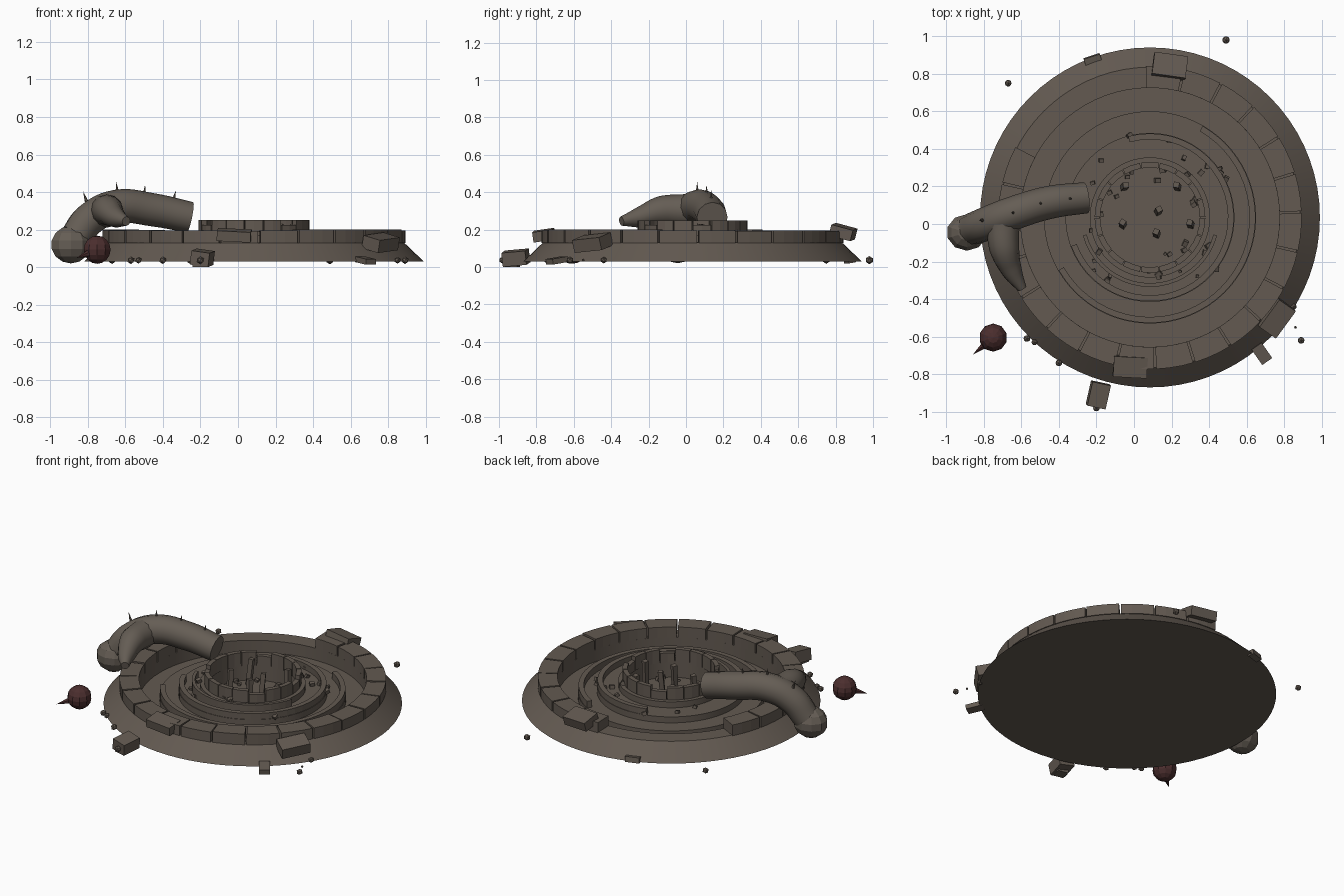
import bpy, bmesh, math, random
from mathutils import Vector, Matrix

random.seed(4)
if "Cube" in bpy.data.objects:
    bpy.data.objects.remove(bpy.data.objects["Cube"])
CENTER = Vector((0.085, 0.035, 0))


def material(name, rgb):
    m = bpy.data.materials.new(name)
    m.use_nodes = True
    m.diffuse_color = (*rgb, 1)
    m.node_tree.nodes["Principled BSDF"].inputs["Base Color"].default_value = (*rgb, 1)
    return m


STONE = material("weathered stone", (0.125, 0.102, 0.083))
HIDE = material("grey brown hide", (0.13, 0.11, 0.09))
RED = material("dark red", (0.07, 0.027, 0.027))


def finish(bm, name, mat, smooth=False, fix=True):
    if fix:
        bmesh.ops.recalc_face_normals(bm, faces=bm.faces[:])
    mesh = bpy.data.meshes.new(name)
    bm.to_mesh(mesh)
    bm.free()
    ob = bpy.data.objects.new(name, mesh)
    mesh.materials.append(mat)
    bpy.context.collection.objects.link(ob)
    if smooth:
        bpy.ops.object.select_all(action="DESELECT")
        ob.select_set(True)
        bpy.context.view_layer.objects.active = ob
        bpy.ops.object.shade_smooth_by_angle(angle=math.radians(35))
    return ob


def sector(bm, profile, start, end, steps, closed=True):
    """Sweep an (r, z) profile around the centre between two angles."""
    full = end - start >= 360
    rows = []
    for i in range(steps if full else steps + 1):
        a = math.radians(start + (end - start) * i / steps)
        rows.append([bm.verts.new(CENTER + Vector((r * math.cos(a), r * math.sin(a), z)))
                     for r, z in profile])
    count = len(profile)
    for i in range(steps):
        p, q = rows[i], rows[(i + 1) % len(rows)]
        for j in range(count if closed else count - 1):
            k = (j + 1) % count
            bm.faces.new((p[j], q[j], q[k], p[k]))
    if closed and not full:
        bm.faces.new(rows[0])
        bm.faces.new(rows[-1][::-1])


def ring_section(r0, r1, z0, z1):
    return [(r0, z0), (r1, z0), (r1, z1), (r0, z1)]


def box(bm, loc, size, yaw=0, pitch=0, roll=0):
    m = (Matrix.Translation(loc) @ Matrix.Rotation(math.radians(yaw), 4, "Z")
         @ Matrix.Rotation(math.radians(pitch), 4, "Y")
         @ Matrix.Rotation(math.radians(roll), 4, "X") @ Matrix.Diagonal((*size, 1)))
    bmesh.ops.create_cube(bm, size=1, matrix=m)


def spike(bm, base, tip, radius, sides=6):
    base, tip = Vector(base), Vector(tip)
    d = tip - base
    m = Matrix.Translation((base + tip) / 2) @ d.to_track_quat("Z", "Y").to_matrix().to_4x4()
    bmesh.ops.create_cone(bm, cap_ends=True, segments=sides, radius1=radius,
                          radius2=0, depth=d.length, matrix=m)


def tube(name, points):
    """Tapered round limb through (x, y, z, radius) points."""
    curve = bpy.data.curves.new(name, "CURVE")
    curve.dimensions = "3D"
    curve.bevel_depth = 1
    curve.bevel_resolution = 4
    curve.use_fill_caps = True
    s = curve.splines.new("BEZIER")
    s.bezier_points.add(len(points) - 1)
    s.resolution_u = 6
    for bp, (x, y, z, r) in zip(s.bezier_points, points):
        bp.co = (x, y, z)
        bp.radius = r
        bp.handle_left_type = bp.handle_right_type = "AUTO"
    helper = bpy.data.objects.new(name + "_path", curve)
    bpy.context.collection.objects.link(helper)
    bpy.context.view_layer.update()
    mesh = bpy.data.meshes.new_from_object(
        helper.evaluated_get(bpy.context.evaluated_depsgraph_get()))
    bm = bmesh.new()
    bm.from_mesh(mesh)
    bpy.data.objects.remove(helper)
    bpy.data.meshes.remove(mesh)
    for f in bm.faces:
        f.material_index = 0
    bmesh.ops.remove_doubles(bm, verts=bm.verts[:], dist=0.0005)
    return finish(bm, name, HIDE, True)


# Sloping base with stepped basin and central well
bm = bmesh.new()
sector(bm, [(0.001, 0.03), (0.905, 0.03), (0.80, 0.13), (0.69, 0.13), (0.69, 0.05),
            (0.565, 0.05), (0.565, 0.09), (0.45, 0.09), (0.45, 0.13), (0.32, 0.13),
            (0.32, 0.17), (0.27, 0.17), (0.27, 0.06), (0.001, 0.06)], 0, 360, 72)
finish(bm, "stepped_base", STONE, True)

# Thin open rings under the base
bm = bmesh.new()
for r in (0.28, 0.42, 0.54):
    sector(bm, [(r, 0.028), (r + 0.035, 0.028)], 0, 360, 72, closed=False)
for f in bm.faces:
    f.normal_update()
    if f.normal.z < 0:
        f.normal_flip()
finish(bm, "underside_rings", STONE, fix=False)

# Curb of separate stones, with a collapsed stretch at the back
bm = bmesh.new()
for i in range(24):
    a = i * 15 + 2
    if not 86 < a < 140:
        top = 0.197 + random.uniform(-0.004, 0.004)
        sector(bm, ring_section(0.69, 0.808, 0.128, top), a + 0.4, a + 14.6, 3)
finish(bm, "curb_stones", STONE)

# Broken rims on each step
bm = bmesh.new()
sector(bm, ring_section(0.53, 0.562, 0.08, 0.135), -150, 60, 36)
sector(bm, ring_section(0.415, 0.447, 0.12, 0.17), -160, 105, 36)
sector(bm, ring_section(0.35, 0.37, 0.12, 0.19), -165, -15, 20)
finish(bm, "broken_rims", STONE)

# Well wall in uneven stones
bm = bmesh.new()
for i in range(18):
    top = 0.25 if i % 5 else 0.225
    sector(bm, ring_section(0.265, 0.295, 0.16, top), i * 20 + 0.5, i * 20 + 19.5, 2)
finish(bm, "well_wall", STONE)

# Posts and rubble in the well and on the steps
bm = bmesh.new()
for x, y in ((0.13, 0.07), (-0.06, 0.0), (0.12, -0.05), (0.3, 0.0), (0.23, 0.2), (-0.05, 0.2)):
    box(bm, (x, y, 0.14), (0.03, 0.03, 0.18), random.uniform(0, 90), 5, -4)
for i in range(40):
    a, r = random.uniform(0, math.tau), random.uniform(0.2, 0.46)
    z = 0.07 if r < 0.27 else 0.18 if r < 0.33 else 0.14
    s = random.uniform(0.015, 0.032)
    box(bm, CENTER + Vector((r * math.cos(a), r * math.sin(a), z)),
        (s, s * 0.8, s * 0.8), random.uniform(0, 90), random.uniform(-25, 25), 10)
finish(bm, "rubble", STONE)

# Displaced curb stones and fallen bricks
bm = bmesh.new()
box(bm, (0.19, 0.84, 0.187), (0.18, 0.12, 0.06), -8, 3, -15)
box(bm, (-0.02, -0.76, 0.17), (0.18, 0.11, 0.055), -3, 3, 8)
box(bm, (0.76, -0.5, 0.13), (0.11, 0.18, 0.07), -35, 14, 5)
box(bm, (-0.19, -0.91, 0.05), (0.1, 0.13, 0.075), -12, 8, 5)
box(bm, (0.68, -0.69, 0.035), (0.065, 0.1, 0.03), 35, 0, 8)
box(bm, (-0.22, 0.875, 0.04), (0.09, 0.04, 0.035), 18, 0, 10)
finish(bm, "fallen_stones", STONE)

# Scattered pebbles
bm = bmesh.new()
for x, y, r in ((0.49, 0.98, 0.022), (-0.67, 0.75, 0.02), (-0.57, -0.61, 0.02),
                (-0.53, -0.63, 0.018), (-0.4, -0.74, 0.02), (0.85, -0.44, 0.018),
                (0.89, -0.62, 0.02), (0.86, -0.55, 0.008), (-0.2, -0.98, 0.02)):
    bmesh.ops.create_icosphere(bm, subdivisions=1, radius=r,
                               matrix=Matrix.Translation((x, y, 0.037)))
finish(bm, "pebbles", STONE)

# Severed limb draped over the curb, with a side branch
tube("limb", [(-0.255, 0.14, 0.265, 0.083), (-0.45, 0.115, 0.305, 0.088),
              (-0.65, 0.055, 0.322, 0.09), (-0.79, 0.0, 0.255, 0.09),
              (-0.87, -0.03, 0.15, 0.085)])
tube("limb_branch", [(-0.7, 0.0, 0.3, 0.09), (-0.69, -0.13, 0.3, 0.08),
                     (-0.65, -0.25, 0.265, 0.055), (-0.595, -0.345, 0.245, 0.025)])
bm = bmesh.new()
bmesh.ops.create_uvsphere(bm, u_segments=10, v_segments=7, radius=1,
                          matrix=Matrix.Translation((-0.89, -0.045, 0.12))
                          @ Matrix.Diagonal((0.11, 0.1, 0.1, 1)))
finish(bm, "limb_knob", HIDE)

# Thorns along the limb
bm = bmesh.new()
for x, y, z in ((-0.8, 0.02, 0.35), (-0.64, 0.06, 0.4), (-0.5, 0.11, 0.385), (-0.35, 0.135, 0.355)):
    spike(bm, (x, y, z - 0.02), (x - 0.005 + (x + 0.6) * 0.1, y, z + 0.055), 0.013)
finish(bm, "thorns", HIDE)

# Red ball with a pointed spike
bm = bmesh.new()
bmesh.ops.create_uvsphere(bm, u_segments=10, v_segments=8, radius=0.075,
                          matrix=Matrix.Translation((-0.75, -0.605, 0.093)))
spike(bm, (-0.79, -0.64, 0.075), (-0.858, -0.695, 0.05), 0.022)
finish(bm, "spiked_ball", RED)

# Ground contact chip under the front brick
bm = bmesh.new()
box(bm, (-0.2, -0.93, 0.011), (0.07, 0.07, 0.022), -12)
finish(bm, "brick_chip", STONE)
